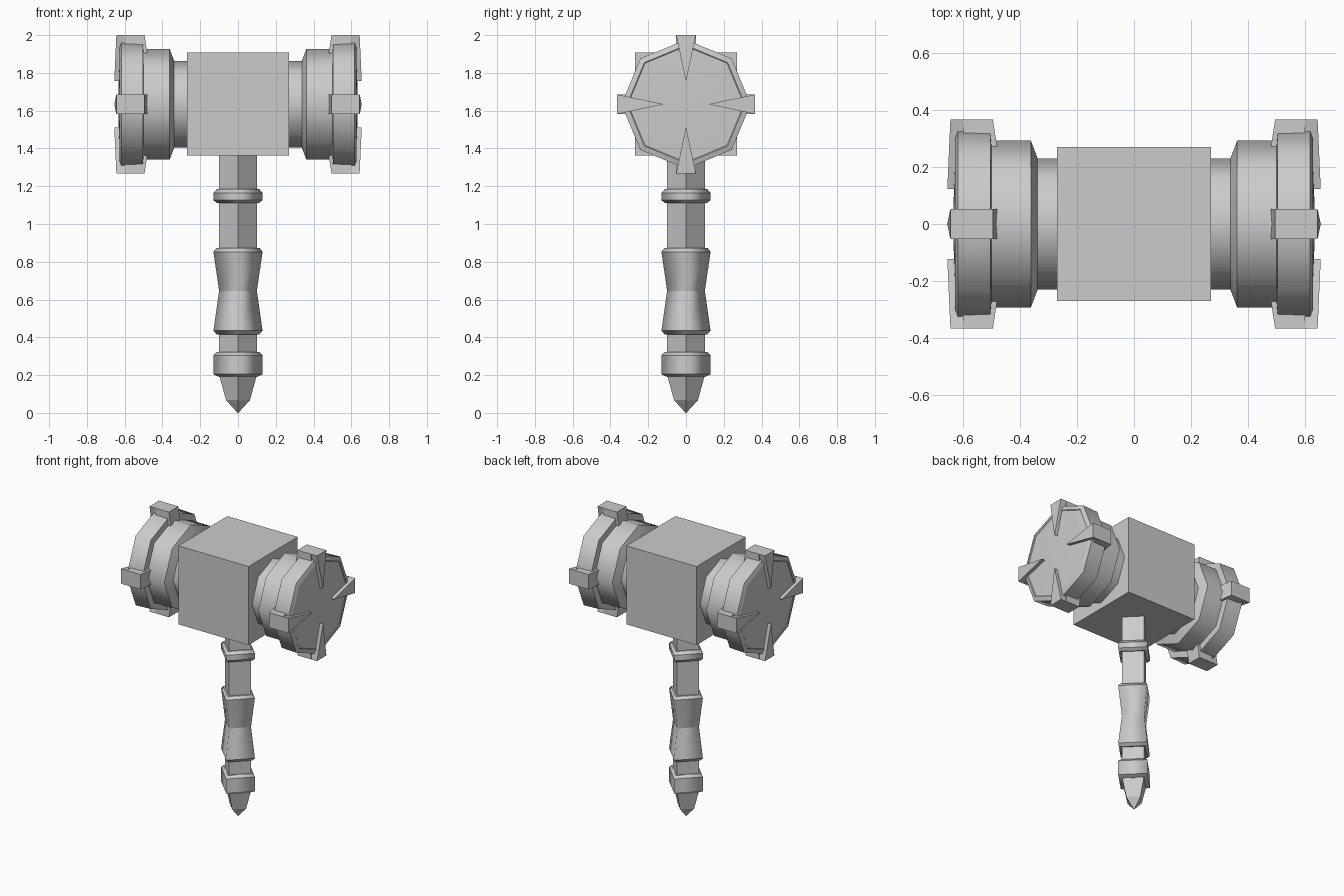
import bpy, bmesh, math
from mathutils import Matrix, Vector

cube = bpy.data.objects.get("Cube")
if cube:
    bpy.data.objects.remove(cube, do_unlink=True)

AXIS_Z = 1.634          # height of the head's axis

grey = bpy.data.materials.new("stone_grey")
grey.use_nodes = True
GREY = (0.6, 0.6, 0.6, 1.0)
grey.diffuse_color = GREY
grey.node_tree.nodes["Principled BSDF"].inputs["Base Color"].default_value = GREY


def finish(name, bm, mirror=False):
    """Turn a bmesh into a named object, optionally mirrored across x."""
    bmesh.ops.recalc_face_normals(bm, faces=bm.faces)
    mesh = bpy.data.meshes.new(name)
    bm.to_mesh(mesh)
    bm.free()
    mesh.materials.append(grey)
    obj = bpy.data.objects.new(name, mesh)
    bpy.context.collection.objects.link(obj)
    if mirror:
        obj.modifiers.new("Mirror", 'MIRROR').use_axis = (True, False, False)
    return obj


def lathe(name, profile, sides, matrix=Matrix(), smooth=True, mirror=False):
    """Spin (height, radius) points round z; rims stay sharp."""
    bm = bmesh.new()
    pts = [(profile[0][0], 0)] + profile + [(profile[-1][0], 0)]
    rings = []
    for h, r in pts:
        rings.append([bm.verts.new((r * math.cos(math.tau * i / sides),
                                    r * math.sin(math.tau * i / sides), h))
                      for i in range(sides)])
    for a, b in zip(rings, rings[1:]):
        for i in range(sides):
            j = (i + 1) % sides
            bm.faces.new((a[i], a[j], b[j], b[i])).smooth = smooth
    for ring in rings:
        for i in range(sides):
            edge = bm.edges.get((ring[i], ring[(i + 1) % sides]))
            edge.smooth = False
    bmesh.ops.remove_doubles(bm, verts=bm.verts, dist=1e-5)
    bmesh.ops.transform(bm, matrix=matrix, verts=bm.verts)
    return finish(name, bm, mirror)


def add_prism(bm, points, matrix):
    """Closed solid from (x, radius, half width) points on its side outline."""
    left, right = ([bm.verts.new(matrix @ Vector((x, s * w, r))) for x, r, w in points]
                   for s in (-1, 1))
    bm.faces.new(left)
    bm.faces.new(right[::-1])
    for i in range(len(points)):
        j = (i + 1) % len(points)
        bm.faces.new((left[i], right[i], right[j], left[j]))


# Four-sided handle, corners on the x and y axes
lathe("handle_shaft", [(0.19, 0.1), (1.40, 0.1)], 4, smooth=False)
lathe("pommel_tip", [(0.0, 0.002), (0.067, 0.063), (0.2, 0.1)], 4, smooth=False)
lathe("pommel_ring", [(0.192, 0.105), (0.205, 0.13), (0.305, 0.13), (0.322, 0.112)], 4)
lathe("grip", [(0.415, 0.112), (0.435, 0.13), (0.645, 0.1), (0.853, 0.13), (0.872, 0.115)], 4)
lathe("upper_collar", [(1.11, 0.112), (1.127, 0.13), (1.165, 0.13), (1.185, 0.112)], 4)

# Central block of the head
bm = bmesh.new()
bmesh.ops.create_cube(bm, size=1, matrix=Matrix.Translation((0, 0, AXIS_Z + 0.002))
                      @ Matrix.Diagonal((0.54, 0.54, 0.546, 1)))
finish("head_block", bm)

# Eight-sided striking ends: neck, drum, rim and shallow domed face
to_head = Matrix.Translation((0, 0, AXIS_Z)) @ Matrix.Rotation(math.pi / 2, 4, 'Y')
lathe("striking_ends",
      [(0.25, 0.23), (0.338, 0.23), (0.362, 0.293), (0.50, 0.293), (0.504, 0.338),
       (0.618, 0.342), (0.628, 0.312), (0.624, 0.307), (0.636, 0.0)],
      8, to_head, mirror=True)

# Clamps over the rims, each with a spike pointing to the face's middle
bm = bmesh.new()
for k in range(4):
    turn = Matrix.Translation((0, 0, AXIS_Z)) @ Matrix.Rotation(k * math.pi / 2, 4, 'X')
    add_prism(bm, [(0.60, 0.366, 0.052), (0.495, 0.366, 0.052),
                   (0.48, 0.27, 0.052), (0.60, 0.27, 0.052)], turn)
    add_prism(bm, [(0.644, 0.366, 0.052), (0.60, 0.366, 0.052),
                   (0.60, 0.123, 0.001), (0.655, 0.123, 0.001)], turn)
finish("rim_clamps", bm, mirror=True)
